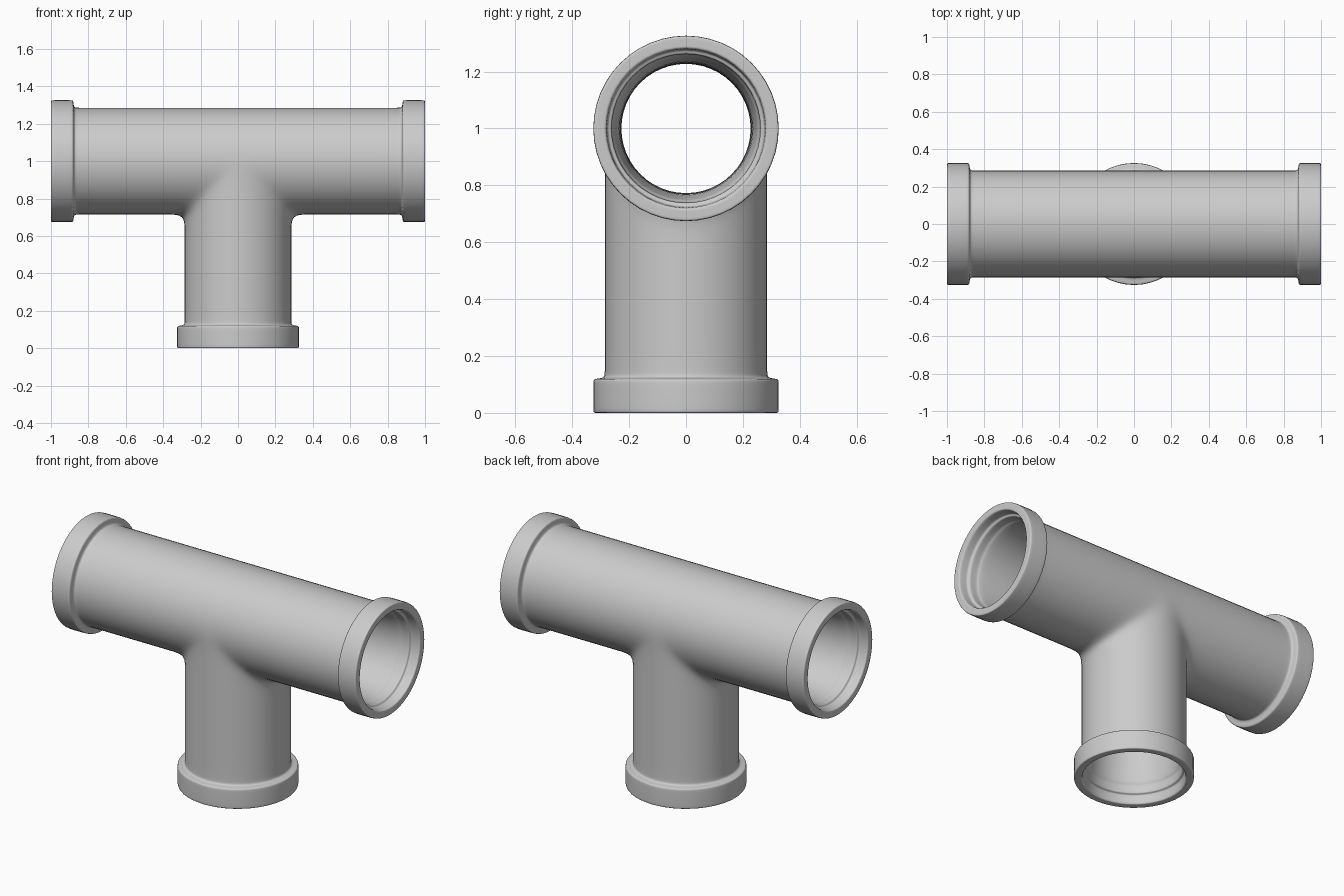
import bpy, bmesh, math

if "Cube" in bpy.data.objects:
    bpy.data.objects.remove(bpy.data.objects["Cube"])

N = 12                                   # cage sides per pipe
FIT = 6 / (4 + 2 * math.cos(2 * math.pi / N))   # offsets subdivision shrinkage
CENTRE = 1.0                             # height of the main axis
OUTER, BORE = 0.285, 0.227

# Arm profile: (distance from centre, radius), outside to rim to inside
PROFILE = [
    (0.60, 0.285), (0.85, 0.285), (0.870, 0.286), (0.877, 0.292),
    (0.880, 0.313), (0.882, 0.325), (0.894, 0.326),
    (0.988, 0.326), (1.0, 0.325), (1.0, 0.313),
    (1.0, 0.293), (1.0, 0.283), (0.990, 0.279),
    (0.955, 0.277), (0.945, 0.275), (0.943, 0.264), (0.935, 0.261),
    (0.900, 0.260), (0.890, 0.257), (0.880, 0.250),
    (0.80, 0.242), (0.62, 0.229),
]

bm = bmesh.new()


def place(arm, d, u, v):
    """Point at distance d along an arm, with cross-section coordinates u, v."""
    if arm == "branch":
        return (v, u, CENTRE - d)
    return (d if arm == "right" else -d, u, CENTRE + v)


def ring(arm, radius, dist=None, gap=0.0):
    """Ring of vertices, flat at dist or following the junction seam."""
    verts = []
    for k in range(N):
        a = 2 * math.pi * k / N
        u, v = radius * FIT * math.cos(a), radius * FIT * math.sin(a)
        seam = abs(v) if arm == "branch" else max(0.0, -v)
        d = seam + gap if dist is None else dist
        verts.append(bm.verts.new(place(arm, d, u, v)))
    return verts


# Three socketed arms meeting at shared inner and outer seams
for arm in ("left", "right", "branch"):
    rings = [ring(arm, OUTER), ring(arm, OUTER, gap=0.09)]
    rings += [ring(arm, r, d) for d, r in PROFILE]
    rings += [ring(arm, BORE, gap=0.09), ring(arm, BORE)]
    for a, b in zip(rings, rings[1:]):
        for k in range(N):
            j = (k + 1) % N
            bm.faces.new((a[k], a[j], b[j], b[k]))

bmesh.ops.remove_doubles(bm, verts=bm.verts, dist=1e-4)
bmesh.ops.recalc_face_normals(bm, faces=bm.faces)

mesh = bpy.data.meshes.new("pipe_tee")
bm.to_mesh(mesh)
bm.free()
tee = bpy.data.objects.new("pipe_tee", mesh)
bpy.context.collection.objects.link(tee)
mesh.polygons.foreach_set("use_smooth", [True] * len(mesh.polygons))

# Subdivision rounds the junction fillet and collar edges
sub = tee.modifiers.new("rounding", "SUBSURF")
sub.levels = sub.render_levels = 2
